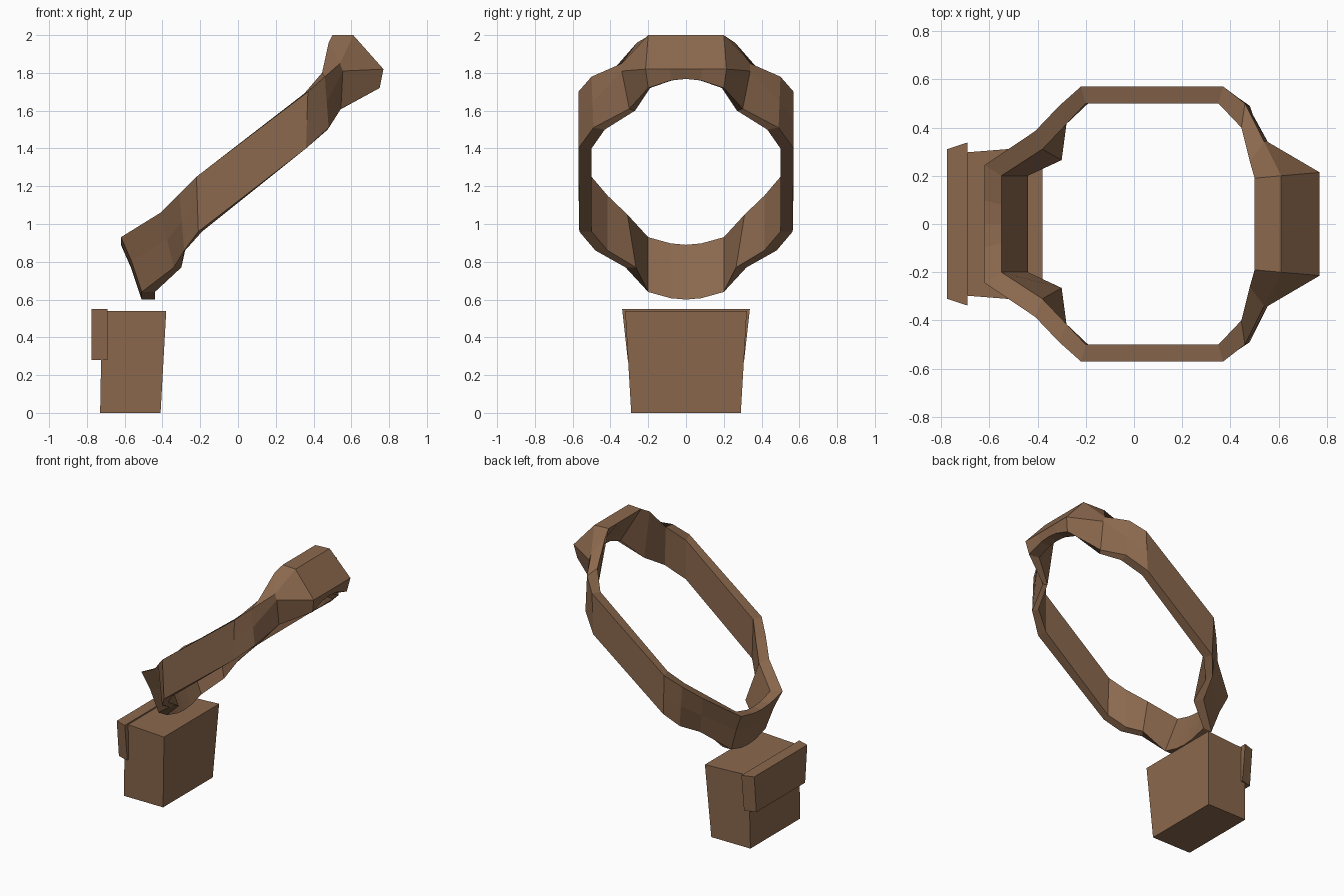
import bpy, bmesh

if "Cube" in bpy.data.objects:
    bpy.data.objects.remove(bpy.data.objects["Cube"])

mat = bpy.data.materials.new("brown")
mat.diffuse_color = (0.26, 0.14, 0.075, 1)
mat.use_nodes = True
mat.node_tree.nodes["Principled BSDF"].inputs["Base Color"].default_value = mat.diffuse_color


def make(name, verts, faces):
    me = bpy.data.meshes.new(name)
    bm = bmesh.new()
    vs = [bm.verts.new(v) for v in verts]
    for f in faces:
        bm.faces.new([vs[i] for i in f])
    bmesh.ops.recalc_face_normals(bm, faces=bm.faces)
    bm.to_mesh(me)
    bm.free()
    me.materials.append(mat)
    ob = bpy.data.objects.new(name, me)
    bpy.context.collection.objects.link(ob)
    return ob


def block(name, bottom, top):
    # each end: z, x0, x1, half width at x0, half width at x1
    verts = []
    for z, x0, x1, h0, h1 in (bottom, top):
        verts += [(x0, -h0, z), (x1, -h1, z), (x1, h1, z), (x0, h0, z)]
    sides = [(i, (i + 1) % 4, (i + 1) % 4 + 4, i + 4) for i in range(4)]
    return make(name, verts, [(3, 2, 1, 0), (4, 5, 6, 7)] + sides)


def lower(y, dz):
    # section of the low end of the ring, following its arc
    return [(-.62, y * 1.22, .89 + dz), (-.565, y * 1.1, .765 + dz), (-.51, y, .6 + dz),
            (-.44, y, .6 + dz), (-.55, y, .89 + dz)]


def upper(y, z):
    # section of the thick high end of the ring
    return [(.61, .2 * y / .2, 2), (.77, y * 1.07, 1.82), (.75, y, z),
            (.67, y * .95, z), (.5, y * .95, 2)]


def band(ot, ob, ib, it):
    mid = tuple((a + b) / 2 for a, b in zip(ot, ob))
    return [ot, mid, ob, ib, it]


# Half ring: outer top, outer middle, outer bottom, inner bottom, inner top
half = [
    lower(0, 0), lower(.08, .007), lower(.2, .04),
    band((-.41, .385, 1.06), (-.34, .32, .77), (-.30, .265, .77), (-.38, .31, 1.05)),
    band((-.31, .49, 1.16), (-.285, .48, .86), (-.28, .415, .86), (-.28, .415, 1.15)),
    band((-.22, .57, 1.25), (-.21, .565, .96), (-.19, .5, .96), (-.20, .5, 1.25)),
    band((.37, .57, 1.70), (.36, .57, 1.40), (.35, .5, 1.40), (.35, .5, 1.69)),
    band((.46, .5, 1.78), (.48, .49, 1.51), (.475, .43, 1.5), (.445, .4, 1.80)),
    [(.54, .34, 1.85), (.555, .34, 1.81), (.545, .3, 1.61), (.53, .27, 1.60), (.48, .26, 1.96)],
    upper(.2, 1.72), upper(.08, 1.76), upper(0, 1.768),
]
ring = half + [[(x, -y, z) for x, y, z in s] for s in half[-2:0:-1]]
n, k = len(ring), 5
faces = [(i * k + j, i * k + (j + 1) % k,
          (i + 1) % n * k + (j + 1) % k, (i + 1) % n * k + j)
         for i in range(n) for j in range(k)]
make("tilted_ring", [v for s in ring for v in s], faces)

# Lower block and its back plate
block("base_block", (0, -.73, -.41, .29, .29), (.54, -.72, -.38, .295, .322))
block("back_plate", (.28, -.775, -.69, .285, .308), (.55, -.775, -.69, .31, .338))
